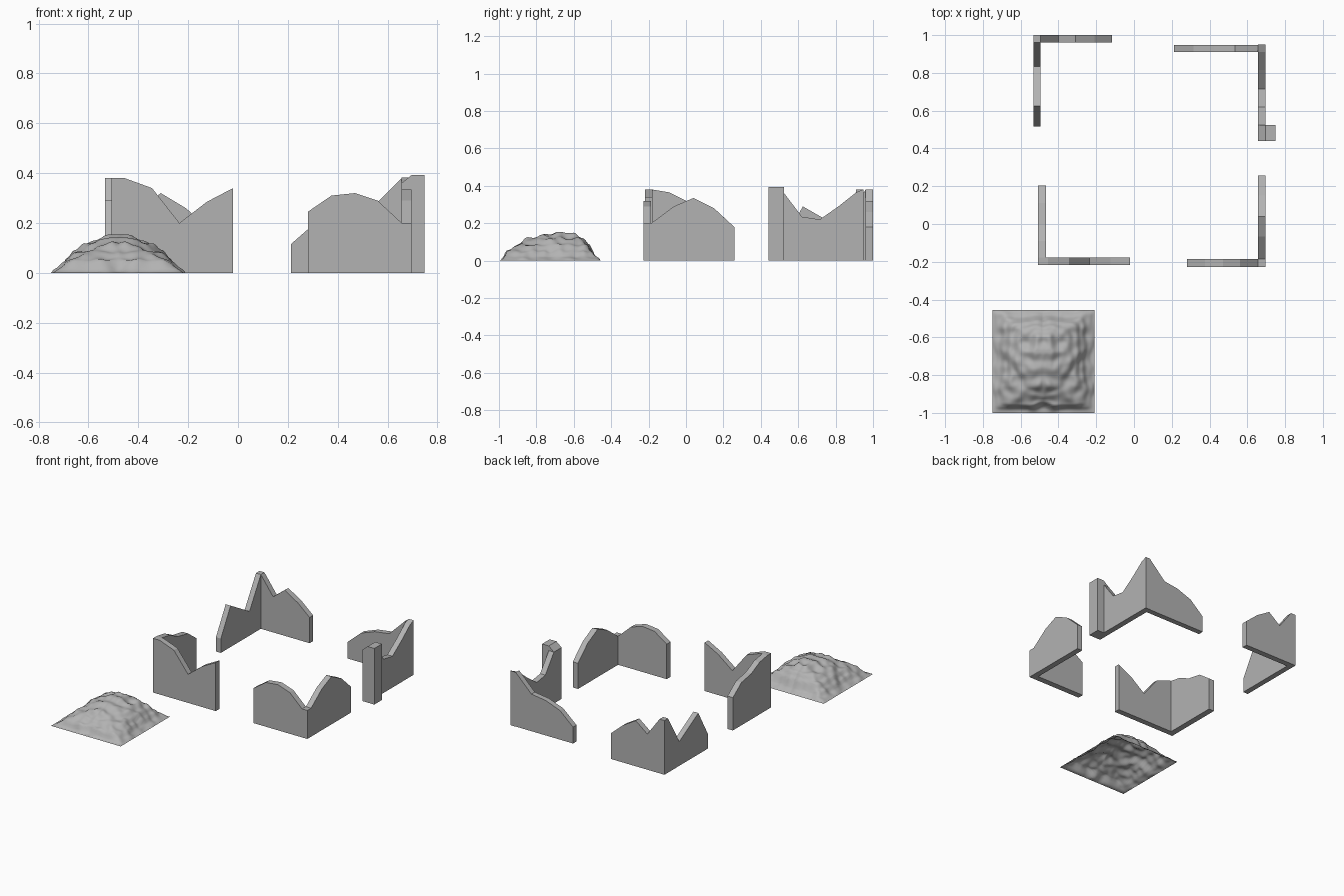
import bpy, bmesh, math
from mathutils import Vector, noise

if "Cube" in bpy.data.objects:
    bpy.data.objects.remove(bpy.data.objects["Cube"])

stone = bpy.data.materials.new("stone")
stone.diffuse_color = (.45, .45, .45, 1)
stone.use_nodes = True
stone.node_tree.nodes["Principled BSDF"].inputs["Base Color"].default_value = stone.diffuse_color


def finish(name, bm):
    me = bpy.data.meshes.new(name)
    bm.to_mesh(me)
    bm.free()
    me.materials.append(stone)
    ob = bpy.data.objects.new(name, me)
    bpy.context.collection.objects.link(ob)
    return ob


def prism(bm, axis, lo, hi, tops):
    """Flat wall: jagged top profile (distance, height) given thickness lo..hi."""
    prof = [(tops[0][0], 0)] + tops + [(tops[-1][0], 0)]
    rows = []
    for t in (lo, hi):
        rows.append([bm.verts.new((d, t, z) if axis == 'x' else (t, d, z)) for d, z in prof])
    a, b = rows
    bm.faces.new(a)
    bm.faces.new(b[::-1])
    n = len(a)
    for i in range(n):
        j = (i + 1) % n
        bm.faces.new((a[i], b[i], b[j], a[j]))


def ruin(name, wings):
    bm = bmesh.new()
    for w in wings:
        prism(bm, *w)
    bmesh.ops.recalc_face_normals(bm, faces=bm.faces)
    return finish(name, bm)


# Broken corner walls
ruin("back_left_corner_wall", [
    ('y', -.533, -.495, [(.517, .10), (.625, .29), (.835, .17), (.96, .38), (1.0, .38)]),
    ('x', .96, 1.0, [(-.495, .38), (-.40, .25), (-.31, .32), (-.21, .26), (-.117, .18)])])

ruin("back_right_corner_wall", [
    ('y', .657, .697, [(.525, .36), (.62, .235), (.715, .22),
                       (.815, .29), (.91, .365), (.95, .382)]),
    ('x', .91, .948, [(.212, .115), (.315, .205), (.425, .245), (.535, .26), (.657, .38)]),
    # end pillar
    ('x', .44, .525, [(.657, .36), (.697, .393), (.749, .393)])])

ruin("front_left_corner_wall", [
    ('x', -.218, -.178, [(-.507, .38), (-.455, .38), (-.345, .34), (-.235, .20),
                         (-.125, .285), (-.02, .34)]),
    ('y', -.507, -.465, [(-.178, .38), (-.09, .365), (0, .32), (.11, .30), (.205, .23)])])

ruin("front_right_corner_wall", [
    ('x', -.228, -.186, [(.28, .245), (.375, .31), (.47, .32), (.56, .29),
                         (.657, .20), (.697, .20)]),
    ('y', .657, .697, [(-.186, .20), (-.065, .29), (.04, .335), (.15, .28), (.258, .18)])])


# Rubble mound: draped sheet, height from two silhouettes
def lerp_profile(p, t):
    for (a, za), (b, zb) in zip(p, p[1:]):
        if t <= b:
            return za + (zb - za) * max(0, (t - a) / (b - a))
    return p[-1][1]


fx = [(0, 1), (.04, 1), (.08, .9), (.13, .76), (.17, .6), (.205, .38), (.235, .13), (.262, .01), (.28, 0)]
fy = [(-1, 0), (-.98, .03), (-.95, .36), (-.91, .54), (-.86, .74), (-.76, .94), (-.68, 1),
      (-.6, .95), (-.55, .8), (-.52, .55), (-.495, .22), (-.46, .01), (-.45, 0)]


def height(x, y):
    u = abs(x + .48)
    # wobble the outline, mirrored left to right
    wu = u + .022 * noise.noise(Vector((u * 12, y * 12, 8)))
    wy = y + .022 * noise.noise(Vector((u * 12, y * 12, 5)))
    a, b = lerp_profile(fx, wu), lerp_profile(fy, wy)
    if min(a, b) < .003 or u > .268 or y > -.457 or y < -.998:
        return 0
    h = .147 / (1 / a ** 1.3 + 1 / b ** 1.3 - 1) ** (1 / 1.3)
    fade = min(1, h / .04)
    h += .0035 * math.sin(2 * math.pi * h / .034) * fade          # terraces
    h += .014 * noise.noise(Vector((u * 20, y * 20, 3))) * fade   # lumps
    return max(0, min(h, .153))


N = 64
bm = bmesh.new()
bmesh.ops.create_grid(bm, x_segments=N, y_segments=N, size=.5)
for v in bm.verts:
    v.co.x = -.48 + v.co.x * .54
    v.co.y = -.7275 + v.co.y * .545
    v.co.z = height(v.co.x, v.co.y)
mound = finish("rubble_mound", bm)
mound.data.polygons.foreach_set("use_smooth", [True] * len(mound.data.polygons))
